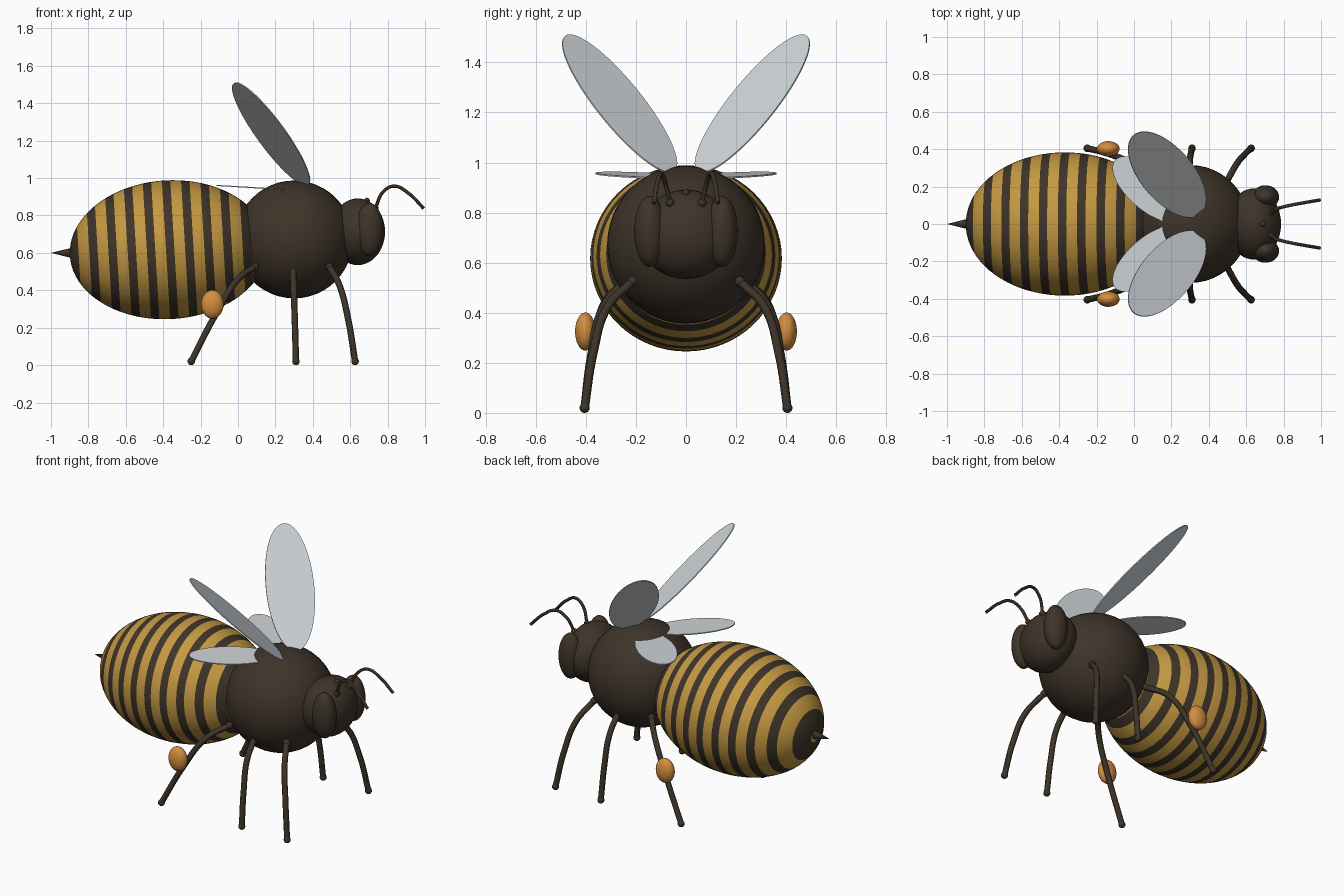
import bpy, bmesh, math
from mathutils import Matrix, Vector

if "Cube" in bpy.data.objects:
    bpy.data.objects.remove(bpy.data.objects["Cube"])


def material(name, rgb):
    m = bpy.data.materials.new(name)
    m.diffuse_color = (*rgb, 1)
    m.use_nodes = True
    m.node_tree.nodes["Principled BSDF"].inputs["Base Color"].default_value = m.diffuse_color
    return m


DARK = material("dark brown", (0.048, 0.034, 0.022))
GOLD = material("gold", (0.56, 0.32, 0.055))
POLLEN = material("pollen orange", (0.66, 0.27, 0.05))
WING = material("pale wing", (0.62, 0.66, 0.69))


def add_mesh(name, bm, mat, matrix, smooth=True):
    me = bpy.data.meshes.new(name)
    for f in bm.faces:
        f.smooth = smooth
    bm.to_mesh(me)
    bm.free()
    me.materials.append(mat)
    ob = bpy.data.objects.new(name, me)
    ob.matrix_world = matrix
    bpy.context.collection.objects.link(ob)
    return ob


def place(loc, scale, tilt=0.0):
    return (Matrix.Translation(loc) @ Matrix.Rotation(tilt, 4, 'Y')
            @ Matrix.Diagonal((*scale, 1)))


def sphere_bm(u=48, v=24):
    bm = bmesh.new()
    bmesh.ops.create_uvsphere(bm, u_segments=u, v_segments=v, radius=1)
    # poles along x
    bmesh.ops.rotate(bm, verts=bm.verts, matrix=Matrix.Rotation(math.pi / 2, 3, 'Y'))
    return bm


def ellipsoid(name, loc, scale, mat):
    return add_mesh(name, sphere_bm(), mat, place(loc, scale))


def tube(name, points, radius, mat):
    cu = bpy.data.curves.new(name, 'CURVE')
    cu.dimensions = '3D'
    cu.bevel_depth = radius
    cu.bevel_resolution = 4
    cu.resolution_u = 10
    cu.use_fill_caps = True
    sp = cu.splines.new('BEZIER')
    sp.bezier_points.add(len(points) - 1)
    for bp, p in zip(sp.bezier_points, points):
        bp.co = p
        bp.handle_left_type = bp.handle_right_type = 'AUTO'
    cu.materials.append(mat)
    ob = bpy.data.objects.new(name, cu)
    bpy.context.collection.objects.link(ob)
    bpy.ops.object.select_all(action='DESELECT')
    ob.select_set(True)
    bpy.context.view_layer.objects.active = ob
    bpy.ops.object.convert(target='MESH')
    bpy.ops.object.shade_smooth_by_angle()


def wing(name, side, centre, long_dir, normal, a, b):
    # flat elliptical plate, mirrored by side
    mirror = Vector((1, side, 1))
    u = (Vector(long_dir) * mirror).normalized()
    n = (Vector(normal) * mirror).normalized()
    u = (u - n * u.dot(n)).normalized()
    v = n.cross(u)
    rot = Matrix((u, v, n)).transposed().to_4x4()
    bm = bmesh.new()
    bmesh.ops.create_cone(bm, cap_ends=True, segments=64, radius1=1, radius2=1, depth=1)
    mat = (Matrix.Translation(Vector(centre) * mirror) @ rot
           @ Matrix.Diagonal((a, b, 0.006, 1)))
    add_mesh(name, bm, WING, mat, smooth=False)


# striped abdomen: cut the sphere at the stripe edges, colour by position
bm = sphere_bm(64, 40)
PERIOD, HALF, RX = 0.1025, 0.0225, 0.53
centres = [-0.505 + PERIOD * i for i in range(10)]
for c in centres:
    for x in (c - HALF, c + HALF):
        bmesh.ops.bisect_plane(bm, geom=bm.verts[:] + bm.edges[:] + bm.faces[:],
                               dist=1e-5, plane_co=(x / RX, 0, 0), plane_no=(1, 0, 0))
for f in bm.faces:
    x = f.calc_center_bounds().x * RX
    f.material_index = int(any(abs(x - c) < HALF for c in centres))
abdomen = add_mesh("abdomen", bm, GOLD,
                   place((-0.37, 0, 0.617), (RX, 0.383, 0.371), -0.06))
abdomen.data.materials.append(DARK)

# stinger
bm = bmesh.new()
bmesh.ops.create_cone(bm, cap_ends=True, segments=24, radius1=0.032, radius2=0, depth=0.13)
add_mesh("stinger", bm, DARK, Matrix.Translation((-0.935, 0, 0.6))
         @ Matrix.Rotation(-math.pi / 2, 4, 'Y'))

# thorax, head, central small eye
ellipsoid("thorax", (0.30, 0, 0.672), (0.315, 0.315, 0.315), DARK)
ellipsoid("head", (0.64, 0, 0.713), (0.146, 0.19, 0.178), DARK)
ellipsoid("small_eye", (0.69, 0, 0.88), (0.015, 0.015, 0.015), DARK)

LEGS = {
    "front_leg": [(0.49, 0.215, 0.525), (0.545, 0.315, 0.42), (0.59, 0.37, 0.24), (0.626, 0.405, 0.02)],
    "middle_leg": [(0.294, 0.25, 0.52), (0.298, 0.335, 0.41), (0.304, 0.378, 0.23), (0.31, 0.405, 0.02)],
    "hind_leg": [(0.09, 0.215, 0.525), (0.0, 0.31, 0.46), (-0.12, 0.37, 0.27), (-0.25, 0.405, 0.02)],
}
ANTENNA = [(0.735, 0.064, 0.84), (0.775, 0.085, 0.925), (0.835, 0.1, 0.957),
           (0.91, 0.114, 0.92), (0.993, 0.128, 0.838)]

for side, tag in ((1, "left"), (-1, "right")):
    # eyes and antennae
    ellipsoid(f"{tag}_eye", (0.703, side * 0.144, 0.725), (0.073, 0.063, 0.142), DARK)
    tube(f"{tag}_antenna", [(x, side * y, z) for x, y, z in ANTENNA], 0.009, DARK)
    ellipsoid(f"{tag}_antenna_base", (0.735, side * 0.064, 0.84), (0.017,) * 3, DARK)
    # legs with round joints at both ends
    for name, pts in LEGS.items():
        pts = [(x, side * y, z) for x, y, z in pts]
        tube(f"{tag}_{name}", pts, 0.017, DARK)
        ellipsoid(f"{tag}_{name}_hip", pts[0], (0.021,) * 3, DARK)
        ellipsoid(f"{tag}_{name}_foot", pts[-1], (0.02,) * 3, DARK)
    # pollen baskets on the hind legs
    ellipsoid(f"{tag}_pollen_basket", (-0.137, side * 0.402, 0.325), (0.06, 0.041, 0.076), POLLEN)
    # raised fore wings and flat hind wings
    wing(f"{tag}_fore_wing", side, (0.177, 0.265, 1.235), (-0.473, 0.527, 0.7065),
         (0.555, -0.447, 0.704), 0.389, 0.1416)
    wing(f"{tag}_hind_wing", side, (0.08, 0.184, 0.949), (-0.75, 0.65, 0.045),
         (0.06, 0, 1), 0.24, 0.11)
